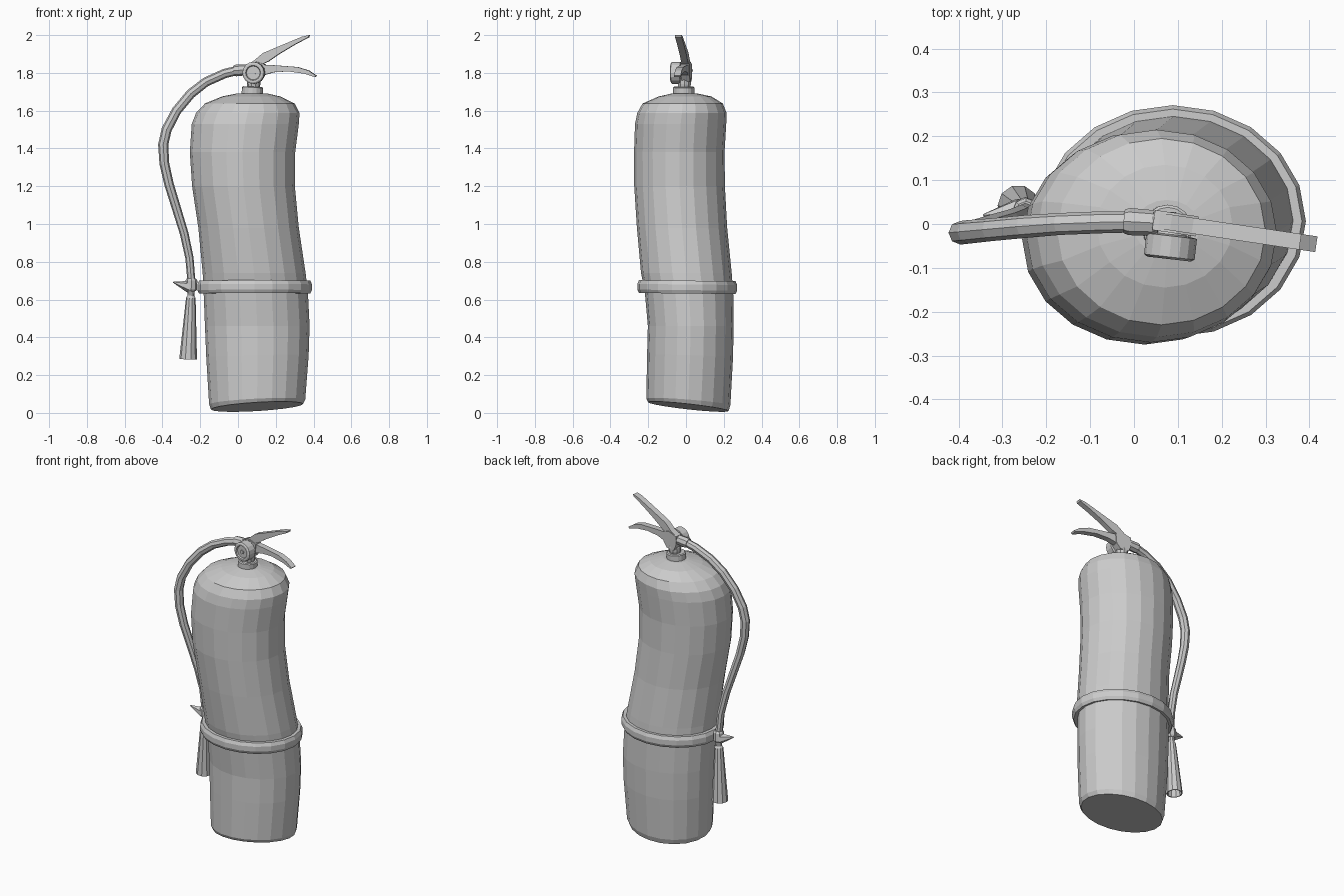
import bpy, bmesh, math
from mathutils import Vector, Matrix


def finish(name, bm):
    bmesh.ops.recalc_face_normals(bm, faces=bm.faces)
    me = bpy.data.meshes.new(name)
    bm.to_mesh(me)
    bm.free()
    ob = bpy.data.objects.new(name, me)
    bpy.context.collection.objects.link(ob)
    return ob


def loft(name, rings, closed=False):
    """Skin a list of point rings; cap the ends or join them into a loop."""
    bm = bmesh.new()
    vs = [[bm.verts.new(p) for p in r] for r in rings]
    n = len(vs[0])
    pairs = list(zip(vs, vs[1:])) + ([(vs[-1], vs[0])] if closed else [])
    for a, b in pairs:
        for i in range(n):
            j = (i + 1) % n
            bm.faces.new((a[i], a[j], b[j], b[i]))
    if not closed:
        bm.faces.new(vs[0])
        bm.faces.new(vs[-1])
    return finish(name, bm)


def ellipse(x0, x1, y0, y1, z, tilt=(0, 0), grow=0, n=20):
    """Horizontal ring given by its x and y limits, with optional tilt."""
    cx, cy = (x0 + x1) / 2, (y0 + y1) / 2
    rx, ry = (x1 - x0) / 2 + grow, (y1 - y0) / 2 + grow
    pts = []
    for i in range(n):
        a = 2 * math.pi * i / n
        dx, dy = rx * math.cos(a), ry * math.sin(a)
        pts.append((cx + dx, cy + dy, z + tilt[0] * dx + tilt[1] * dy))
    return pts


def circle(c, axis, r, n):
    side = Vector((0, 1, 0)) if abs(axis.y) < 0.8 else Vector((0, 0, 1))
    u = axis.cross(side).normalized()
    v = axis.cross(u).normalized()
    return [c + r * (math.cos(t) * u + math.sin(t) * v)
            for t in (2 * math.pi * i / n for i in range(n))]


def spun(name, start, end, profile, n=12):
    """Turned part: profile of (radius, fraction from start to end)."""
    s, e = Vector(start), Vector(end)
    axis = (e - s).normalized()
    return loft(name, [circle(s.lerp(e, t), axis, r, n) for r, t in profile])


def tube(name, pts, n=8):
    """Hose along points of (x, y, z, radius)."""
    P = [Vector(p[:3]) for p in pts]
    rings = []
    for i, p in enumerate(P):
        d = (P[min(i + 1, len(P) - 1)] - P[max(i - 1, 0)]).normalized()
        rings.append(circle(p, d, pts[i][3], n))
    return loft(name, rings)


TURN = Matrix.Translation((0.04, 0.01, 0)) @ Matrix.Rotation(math.radians(-8.5), 4, 'Z')


def plate(name, outline, w):
    """Flat outline in xz given a width, turned with the valve head."""
    rings = [[TURN @ Vector((x - 0.04, y, z)) for x, z in outline] for y in (-w / 2, w / 2)]
    return loft(name, rings)


# Tank: wavy bottle with a tilted base
loft("tank", [
    ellipse(-.143, .345, -.20, .225, .033, (.06, -.11)),
    ellipse(-.153, .356, -.21, .235, .058, (.05, -.08)),
    ellipse(-.168, .374, -.206, .249, .30, (.02, -.03)),
    ellipse(-.175, .379, -.202, .252, .46),
    ellipse(-.182, .37, -.218, .25, .64),
    ellipse(-.187, .358, -.238, .242, .74),
    ellipse(-.21, .322, -.26, .218, .98),
    ellipse(-.243, .301, -.274, .206, 1.20),
    ellipse(-.255, .303, -.275, .204, 1.38),
    ellipse(-.245, .322, -.27, .213, 1.53),
    ellipse(-.222, .326, -.258, .215, 1.588),
    ellipse(-.175, .30, -.23, .195, 1.638),
    ellipse(-.085, .225, -.145, .135, 1.675),
    ellipse(.0, .15, -.07, .055, 1.692),
])

# Band around the tank
band = (-.184, .361, -.227, .24)
loft("band", [ellipse(*band, z, (0, -.01), g) for g, z in
              ((-.01, .632), (.022, .632), (.031, .65), (.031, .68), (.022, .70), (-.01, .70))],
     closed=True)

# Neck collar and stem
spun("neck_collar", (.075, -.012, 1.685), (.077, -.012, 1.727),
     [(.056, 0), (.056, .9), (.05, 1)], 16)
spun("valve_stem", (.082, -.01, 1.72), (.085, -.005, 1.79),
     [(.032, 0), (.036, .3), (.036, .6), (.03, 1)], 10)

# Valve block
plate("valve_block", [(.045, 1.79), (.06, 1.755), (.115, 1.755), (.14, 1.785),
                      (.145, 1.845), (.10, 1.86), (.045, 1.845)], .046)

# Pressure gauge facing the front
spun("gauge", (.088, -.01, 1.80), (.08, -.08, 1.80),
     [(.03, 0), (.034, .2), (.058, .25), (.058, .93), (.05, 1), (.04, 1), (.036, .9)], 16)
spun("gauge_hub", (.083, -.06, 1.80), (.081, -.08, 1.80), [(.012, 0), (.012, 1)], 8)

# Squeeze lever and carrying handle
plate("squeeze_lever", [(.042, 1.84), (.085, 1.863), (.135, 1.905), (.25, 1.953), (.345, 1.992),
                        (.383, 2.0), (.378, 1.988), (.31, 1.953), (.22, 1.90),
                        (.165, 1.862), (.12, 1.84), (.06, 1.828)], .036)
plate("carrying_handle", [(.10, 1.845), (.20, 1.84), (.32, 1.831), (.38, 1.812), (.42, 1.785),
                          (.413, 1.777), (.36, 1.795), (.27, 1.808), (.19, 1.803),
                          (.14, 1.788), (.10, 1.79)], .036)

# Hose and its fittings
spun("hose_coupling", (.055, .002, 1.817), (-.022, .006, 1.812),
     [(.022, 0), (.029, .15), (.031, .85), (.027, 1)], 8)
tube("hose", [(.01, .005, 1.816, .024), (-.07, .004, 1.797, .025), (-.17, .0, 1.752, .025),
              (-.25, -.006, 1.69, .026), (-.325, -.013, 1.60, .026), (-.378, -.018, 1.50, .027),
              (-.396, -.02, 1.42, .027), (-.39, -.02, 1.32, .026), (-.365, -.015, 1.21, .025),
              (-.325, -.002, 1.08, .024), (-.285, .01, .95, .023), (-.257, .022, .82, .022),
              (-.247, .027, .70, .021)])

# Nozzle: clip, pointed catch and hollow flared horn
spun("nozzle_clip", (-.246, .028, .712), (-.248, .031, .645),
     [(.024, 0), (.031, .15), (.031, .85), (.024, 1)], 8)
spun("nozzle_catch", (-.26, .03, .668), (-.343, .02, .692), [(.032, 0), (.003, 1)], 6)
spun("nozzle_horn", (-.248, .031, .65), (-.264, .042, .284),
     [(.018, 0), (.018, .08), (.025, .11), (.027, .18), (.047, 1), (.041, 1), (.02, .25)], 10)
